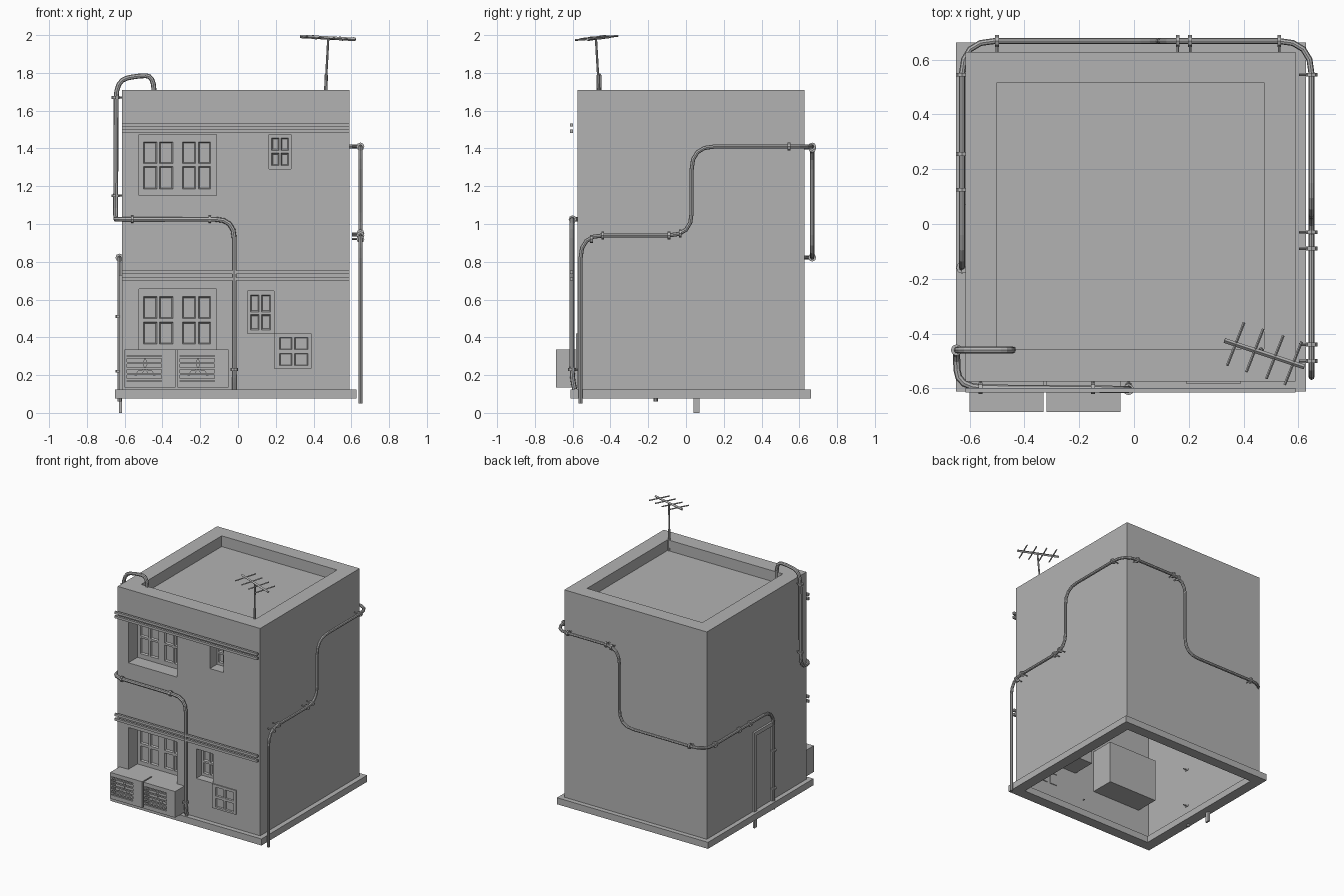
import bpy, bmesh, math
from mathutils import Vector

cube = bpy.data.objects.get("Cube")
if cube:
    bpy.data.objects.remove(cube, do_unlink=True)

GREY = bpy.data.materials.new("plain_grey")
GREY.use_nodes = True
GREY.diffuse_color = (0.45, 0.45, 0.45, 1)
GREY.node_tree.nodes["Principled BSDF"].inputs["Base Color"].default_value = GREY.diffuse_color

X0, X1, Y0, Y1 = -0.615, 0.59, -0.575, 0.627   # body footprint
BOTTOM, TOP, ROOF = 0.125, 1.71, 1.628


def finish(name, bm):
    mesh = bpy.data.meshes.new(name)
    bmesh.ops.remove_doubles(bm, verts=bm.verts, dist=1e-5)
    bm.to_mesh(mesh)
    bm.free()
    mesh.materials.append(GREY)
    obj = bpy.data.objects.new(name, mesh)
    bpy.context.collection.objects.link(obj)
    return obj


def quad(bm, *pts):
    return bm.faces.new([bm.verts.new(p) for p in pts])


def rect(r, y):
    a, b, c, d = r
    return [(a, y, c), (b, y, c), (b, y, d), (a, y, d)]


def ring(bm, outer, inner):
    """Join two matching four-point loops with quads."""
    for i in range(4):
        j = (i + 1) % 4
        quad(bm, outer[i], outer[j], inner[j], inner[i])


def recessed_panel(bm, r, y, holes, depth, taper=0.0):
    """Front-facing sheet with rectangular recesses of the given depth."""
    xs = sorted({r[0], r[1], *[v for h in holes for v in h[:2]]})
    zs = sorted({r[2], r[3], *[v for h in holes for v in h[2:]]})
    for a, b in zip(xs, xs[1:]):
        for c, d in zip(zs, zs[1:]):
            mx, mz = (a + b) / 2, (c + d) / 2
            if not any(h[0] < mx < h[1] and h[2] < mz < h[3] for h in holes):
                quad(bm, *rect((a, b, c, d), y))
    for a, b, c, d in holes:
        back = rect((a + taper, b - taper, c + taper, d - taper), y + depth)
        ring(bm, rect((a, b, c, d), y), back)
        quad(bm, *back)


def box(name, x, y, z):
    bm = bmesh.new()
    bmesh.ops.create_cube(bm, size=1)
    for v in bm.verts:
        v.co = [lo + (c + 0.5) * (hi - lo) for c, (lo, hi) in zip(v.co, (x, y, z))]
    return finish(name, bm)


def tube(name, points, radius, sides=2):
    curve = bpy.data.curves.new(name, "CURVE")
    curve.dimensions = "3D"
    curve.bevel_depth = radius
    curve.bevel_resolution = sides
    curve.use_fill_caps = True
    spline = curve.splines.new("POLY")
    spline.points.add(len(points) - 1)
    for p, co in zip(spline.points, points):
        p.co = (*co, 1)
    spline.use_smooth = False
    curve.materials.append(GREY)
    obj = bpy.data.objects.new(name, curve)
    bpy.context.collection.objects.link(obj)
    bpy.ops.object.select_all(action="DESELECT")
    obj.select_set(True)
    bpy.context.view_layer.objects.active = obj
    bpy.ops.object.convert(target="MESH")


def rounded(corners, bend, steps=4):
    """Replace the inner corners of a path by arcs."""
    pts = [Vector(c) for c in corners]
    out = [pts[0]]
    for a, p, b in zip(pts, pts[1:], pts[2:]):
        s = p + (a - p).normalized() * min(bend, (a - p).length * 0.49)
        e = p + (b - p).normalized() * min(bend, (b - p).length * 0.49)
        for i in range(steps + 1):
            t = i / steps
            out.append(s * (1 - t) ** 2 + p * 2 * t * (1 - t) + e * t * t)
    return out + [pts[-1]]


def clamp(name, at, along, wall):
    at, along = Vector(at), Vector(along) * 0.007
    tube(name, [at - along, at + along], 0.021)
    tube(name + "_bracket", [at, at + Vector(wall) * 0.045], 0.005, 0)


# Body: open underneath, sunken roof, front wall with window recesses
low_window = (-0.525, -0.115, 0.335, 0.655)
high_window = (-0.525, -0.115, 1.15, 1.475)
small_window = (0.05, 0.19, 0.42, 0.645)
vent_window = (0.165, 0.28, 1.29, 1.475)
bm = bmesh.new()
recessed_panel(bm, (X0, X1, BOTTOM, TOP), Y0,
               [low_window, high_window, small_window, vent_window], 0.18)


def loop(x0, x1, y0, y1, z):
    return [(x0, y0, z), (x1, y0, z), (x1, y1, z), (x0, y1, z)]


foot, rim = loop(X0, X1, Y0, Y1, BOTTOM), loop(X0, X1, Y0, Y1, TOP)
for i in (1, 2, 3):
    j = (i + 1) % 4
    quad(bm, foot[i], foot[j], rim[j], rim[i])
inner = (-0.5, 0.475, -0.456, 0.517)
ring(bm, rim, loop(*inner, TOP))
ring(bm, loop(*inner, TOP), loop(*inner, ROOF))
quad(bm, *loop(*inner, ROOF))
finish("building_body", bm)

# Base frame
bm = bmesh.new()
out, gap = (-0.65, 0.627, -0.612, 0.663), (-0.57, 0.547, -0.532, 0.583)
sections = [loop(*out, 0.075), loop(*out, BOTTOM), loop(*gap, BOTTOM), loop(*gap, 0.075)]
for a, b in zip(sections, sections[1:] + sections[:1]):
    ring(bm, a, b)
bmesh.ops.recalc_face_normals(bm, faces=bm.faces)
finish("base_frame", bm)


# Windows
def window(name, r, y, columns, rows):
    bm = bmesh.new()
    panes = [(*c, *w) for c in columns for w in rows]
    recessed_panel(bm, r, y, panes, 0.012, 0.006)
    ring(bm, rect(r, Y0), rect(r, y))
    finish(name, bm)


wide = [(-0.5, -0.43), (-0.415, -0.345), (-0.295, -0.225), (-0.21, -0.145)]
window("lower_wide_window", low_window, Y0 + 0.11, wide, [(0.5, 0.615), (0.365, 0.48)])
window("upper_wide_window", high_window, Y0 + 0.11, wide, [(1.32, 1.435), (1.185, 1.305)])
window("small_window", small_window, Y0 + 0.065, [(0.065, 0.112), (0.125, 0.172)],
       [(0.535, 0.625), (0.44, 0.52)])
window("vent_window", vent_window, Y0 + 0.085, [(0.178, 0.217), (0.228, 0.267)],
       [(1.39, 1.455), (1.31, 1.375)])
window("flat_window", (0.19, 0.39, 0.235, 0.42), Y0 - 0.008,
       [(0.22, 0.285), (0.3, 0.37)], [(0.335, 0.4), (0.25, 0.315)])

# Front rails
for i, z in enumerate((0.70, 0.735, 1.483, 1.515)):
    box(f"front_rail_{i}", (X0, X1), (-0.615, -0.598), (z, z + 0.018))

# Air conditioners with slats and fans
for i, x in enumerate((-0.6, -0.32)):
    r = (x, x + 0.27, 0.135, 0.335)
    hole = (x + 0.012, x + 0.195, 0.165, 0.305)
    bm = bmesh.new()
    recessed_panel(bm, r, -0.687, [hole], 0.05)
    ring(bm, rect(r, Y0), rect(r, -0.687))
    finish(f"cooler_case_{i}", bm)
    for k in range(5):
        z = 0.172 + k * 0.029
        box(f"cooler_slat_{i}_{k}", hole[:2], (-0.687, -0.677), (z, z + 0.01))
    bm = bmesh.new()
    cx, cz = x + 0.108, 0.23
    for k in range(3):
        a = math.radians(90 + 120 * k)
        tip = [(cx, cz), *[(cx + q * math.cos(a + w), cz + q * math.sin(a + w))
                           for q, w in ((0.035, -0.4), (0.065, 0), (0.035, 0.4))]]
        quad(bm, *[(px, -0.667, pz) for px, pz in tip])
    finish(f"cooler_fan_{i}", bm)

# Door frame on the right-hand wall of the plan's -x side
box("door_jamb_back", (-0.63, X0), (0.04, 0.072), (0.0, 0.73))
box("door_jamb_front", (-0.63, X0), (-0.178, -0.146), (0.125, 0.73))
box("door_lintel", (-0.63, X0), (-0.146, 0.04), (0.7, 0.73))

# Rain pipe: roof, down the corner, across the front, down to the base
tube("rain_pipe", rounded([
    (-0.442, -0.46, ROOF), (-0.447, -0.46, 1.785), (-0.53, -0.46, 1.785), (-0.645, -0.46, 1.76),
    (-0.648, -0.46, 1.025), (-0.645, -0.598, 1.025), (-0.02, -0.604, 1.025),
    (-0.02, -0.604, 0.2), (-0.02, -0.59, 0.125)], 0.1), 0.013)
for i, z in enumerate((1.15, 1.67)):
    clamp(f"corner_clamp_{i}", (-0.648, -0.46, z), (0, 0, 1), (1, 0, 0))
for i, x in enumerate((-0.56, -0.15)):
    clamp(f"front_clamp_{i}", (x, -0.6, 1.025), (1, 0, 0), (0, 1, 0))
clamp("front_low_clamp", (-0.02, -0.604, 0.23), (0, 0, 1), (0, 1, 0))

# Service pipe: wraps the +x wall, the back and the -x wall
tube("service_pipe", rounded([
    (0.648, -0.558, 0.05), (0.648, -0.558, 0.94), (0.648, 0.03, 0.94), (0.648, 0.03, 1.41),
    (0.648, 0.668, 1.41), (0.095, 0.668, 1.41), (0.095, 0.668, 0.822),
    (-0.628, 0.668, 0.822), (-0.628, -0.16, 0.822), (-0.628, -0.16, 0.06)], 0.12), 0.011)
for i, (y, z) in enumerate(((-0.5, 0.92), (-0.44, 0.94), (-0.09, 0.94), (-0.03, 0.95), (0.545, 1.41))):
    clamp(f"side_clamp_{i}", (0.648, y, z), (0, 1, 0), (-1, 0, 0))
for i, (x, z) in enumerate(((0.53, 1.41), (0.205, 1.41), (0.16, 1.4), (-0.5, 0.822))):
    clamp(f"back_clamp_{i}", (x, 0.668, z), (1, 0, 0), (0, -1, 0))
for i, y in enumerate((0.545, 0.255, 0.125)):
    clamp(f"far_side_clamp_{i}", (-0.628, y, 0.822), (0, 1, 0), (1, 0, 0))
for i, z in enumerate((0.51, 0.22)):
    clamp(f"far_low_clamp_{i}", (-0.628, -0.16, z), (0, 0, 1), (1, 0, 0))

# Roof aerial
tube("aerial_sleeve", [(0.463, -0.46, ROOF), (0.467, -0.465, 1.79)], 0.009)
tube("aerial_mast", [(0.467, -0.465, 1.78), (0.478, -0.477, 1.985)], 0.006)
start, end = Vector((0.33, -0.425, 1.993)), Vector((0.622, -0.522, 1.977))
tube("aerial_boom", [start, end], 0.009, 0)
cross = Vector((0.031, 0.079, 0.005))
for i, t in enumerate((0.14, 0.38, 0.63, 0.86)):
    mid = start.lerp(end, t)
    tube(f"aerial_rod_{i}", [mid - cross, mid + cross], 0.005, 0)
